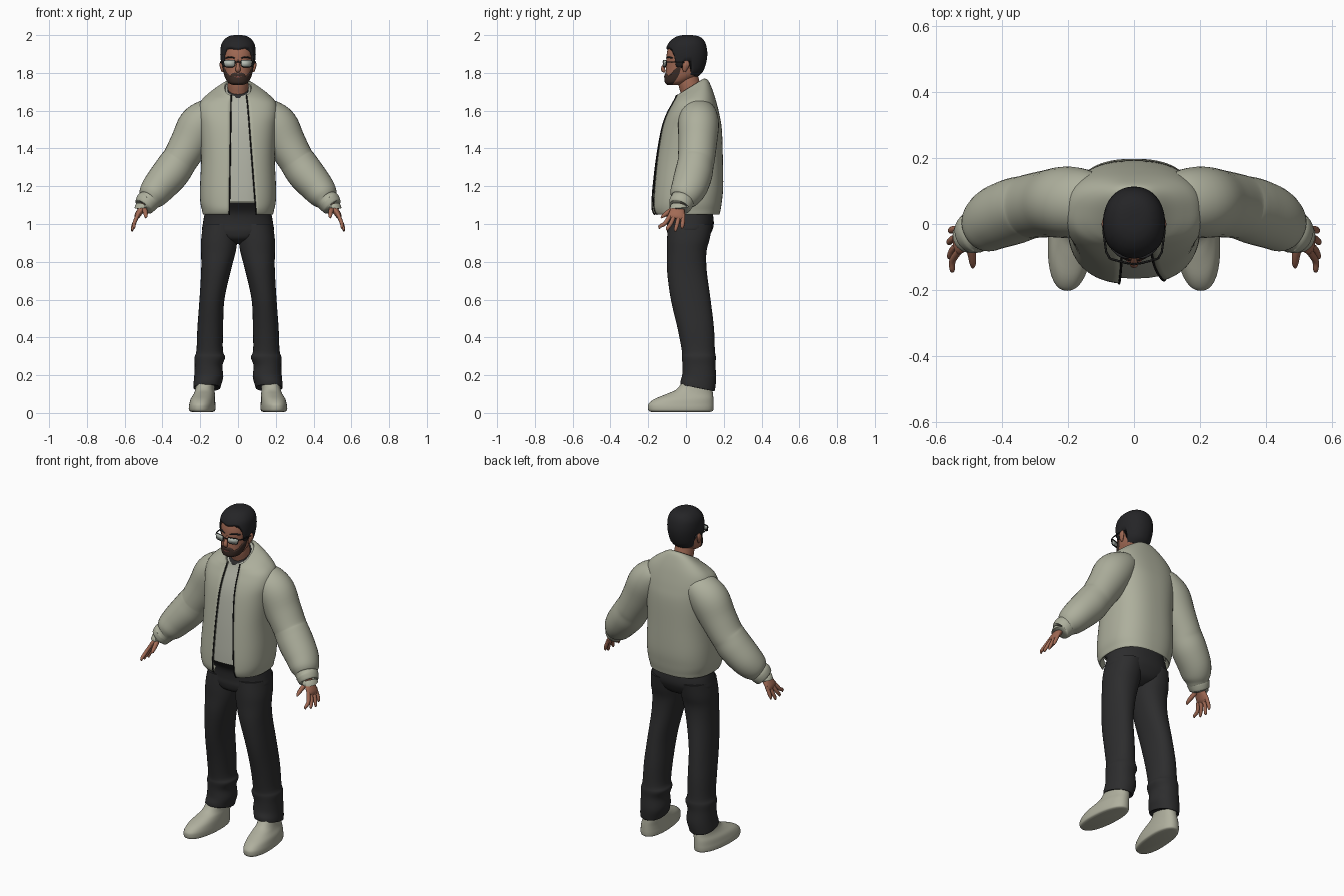
import bpy
import bmesh
from math import sin, cos, asin, pi, radians, copysign
from mathutils import Vector

cube = bpy.data.objects.get("Cube")
if cube:
    bpy.data.objects.remove(cube, do_unlink=True)


def material(name, r, g, b):
    m = bpy.data.materials.new(name)
    m.use_nodes = True
    m.diffuse_color = (r, g, b, 1)
    shader = next(n for n in m.node_tree.nodes if n.type == "BSDF_PRINCIPLED")
    shader.inputs["Base Color"].default_value = (r, g, b, 1)
    shader.inputs["Roughness"].default_value = 0.8
    return m


SAGE = material("sage_cloth", .42, .43, .335)
SHIRT = material("shirt_cloth", .43, .44, .37)
SHOE = material("shoe_leather", .43, .43, .34)
CHARCOAL = material("charcoal_cloth", .026, .026, .027)
HAIR = material("black_hair", .018, .018, .02)
BEARD = material("brown_beard", .045, .026, .02)
SKIN = material("skin", .36, .145, .09)
LIP = material("lips", .22, .07, .055)
BLACK = material("black_trim", .012, .012, .012)
LENS = material("pale_lens", .46, .5, .45)


def finish(name, bm, mat, thick=0):
    mesh = bpy.data.meshes.new(name)
    bm.to_mesh(mesh)
    bm.free()
    mesh.materials.append(mat)
    obj = bpy.data.objects.new(name, mesh)
    bpy.context.collection.objects.link(obj)
    bpy.ops.object.select_all(action="DESELECT")
    obj.select_set(True)
    bpy.context.view_layer.objects.active = obj
    bpy.ops.object.shade_smooth_by_angle(angle=radians(60))
    if thick:
        shell = obj.modifiers.new("thickness", "SOLIDIFY")
        shell.thickness = thick
        shell.offset = -1
    return obj


def skin(name, grid, mat, closed=True, caps=True, thick=0):
    """Cover rows of points with quads, optionally closing the ends."""
    bm = bmesh.new()
    rows = [[bm.verts.new(p) for p in row] for row in grid]
    n = len(rows[0])
    for low, high in zip(rows, rows[1:]):
        for j in range(n if closed else n - 1):
            k = (j + 1) % n
            bm.faces.new((low[j], low[k], high[k], high[j]))
    if caps:
        bm.faces.new(rows[0][::-1])
        bm.faces.new(rows[-1])
        bmesh.ops.recalc_face_normals(bm, faces=bm.faces[:])
    return finish(name, bm, mat, thick)


def spline(rings, steps):
    """Smoothly resample a list of equal-length tuples."""
    out = []
    for i in range(len(rings) - 1):
        quad = (rings[max(i - 1, 0)], rings[i], rings[i + 1], rings[min(i + 2, len(rings) - 1)])
        for s in range(steps):
            t = s / steps
            out.append([b + .5 * t * (c - a + t * (2 * a - 5 * b + 4 * c - d + t * (3 * (b - c) + d - a)))
                        for a, b, c, d in zip(*quad)])
    return out + [list(rings[-1])]


def oval(ring, a, n, off=0):
    """Point on a ring (z, centre x, half width, front y, back y, tilt); a = 0 faces front."""
    z, cx, rx, yf, yb, tilt = ring
    s, c = sin(a), cos(a)
    x = cx + (rx + off) * copysign(abs(s) ** (2 / n), s)
    y = (yf + yb) / 2 - ((yb - yf) / 2 + off) * copysign(abs(c) ** (2 / n), c)
    return Vector((x, y, z + tilt * y))


def loft(name, rings, mat, n=2.2, side=1, steps=4, segs=40):
    grid = []
    for ring in spline(rings, steps):
        row = [oval(ring, 2 * pi * j / segs, n) for j in range(segs)]
        grid.append([(side * p.x, p.y, p.z) for p in row])
    return skin(name, grid, mat)


def tube(name, rings, mat, side=1, ref=(0, 1, 0), steps=4, segs=16):
    """Tube along (x, y, z, radius, radius along ref)."""
    pts = spline(rings, steps) if steps else rings
    grid = []
    for i, p in enumerate(pts):
        t = (Vector(pts[min(i + 1, len(pts) - 1)][:3]) - Vector(pts[max(i - 1, 0)][:3])).normalized()
        v = Vector(ref)
        v = (v - t * v.dot(t)).normalized()
        u = v.cross(t)
        row = [Vector(p[:3]) + u * p[3] * cos(a) + v * p[4] * sin(a)
               for a in (2 * pi * j / segs for j in range(segs))]
        grid.append([(side * q.x, q.y, q.z) for q in row])
    return skin(name, grid, mat)


def wire(name, points, mat, r, side=1, ref=(0, 1, 0)):
    return tube(name, [(*p, r, r) for p in points], mat, side, ref, 0, 8)


def lookup(table, x):
    for (a, p), (b, q) in zip(table, table[1:]):
        if x <= b:
            return p + (q - p) * (x - a) / (b - a)
    return table[-1][1]


# Jacket body: an open shell whose front edges follow the zip line
TORSO = [(1.08, 0, .165, -.145, .155, 0), (1.05, 0, .183, -.165, .175, 0), (1.075, 0, .191, -.18, .183, 0),
         (1.12, 0, .2, -.181, .19, 0), (1.2, 0, .201, -.175, .197, 0), (1.35, 0, .195, -.157, .195, 0),
         (1.5, 0, .203, -.13, .19, 0), (1.58, 0, .212, -.103, .177, 0), (1.64, 0, .2, -.075, .158, .1),
         (1.675, 0, .155, -.062, .138, .3), (1.7, 0, .095, -.058, .115, .55), (1.712, 0, .07, -.056, .093, .62)]


def edge_angle(ring, x):
    return asin(min(abs(x) / ring[2], .95) ** 1.25)


grid = []
for ring in spline(TORSO, 5):
    t = (1.7 - ring[0]) / .6
    start = edge_angle(ring, .046 + .046 * t)
    end = 2 * pi - edge_angle(ring, .036 + .009 * t)
    grid.append([oval(ring, start + (end - start) * j / 60, 2.5) for j in range(61)])
skin("jacket_body", grid, SAGE, closed=False, caps=False, thick=.01)
for col, label in ((0, "left"), (-1, "right")):
    wire(label + "_zip_edge", [row[col] for row in grid[5:]], BLACK, .0035)

# Shirt and its dark neckband
loft("shirt", [(z, cx, rx - .014, yf + .016, yb - .016, t) for z, cx, rx, yf, yb, t in TORSO[3:-1]], SHIRT, 2.5)
loft("shirt_neckband", [(z, 0, r, -.03 - r / 4, .085, .62) for z, r in
                        ((1.665, .066), (1.68, .062), (1.703, .055))], CHARCOAL)

# Trousers
loft("trouser_seat", [(.895, 0, .04, -.03, .06, 0), (.92, 0, .12, -.085, .11, 0), (.96, 0, .185, -.1, .136, 0),
                      (1.0, 0, .186, -.1, .147, 0), (1.06, 0, .176, -.11, .142, 0),
                      (1.115, 0, .165, -.155, .135, 0)], CHARCOAL, 2.3)
LEG = [(.15, .165, .064, -.02, .14, -.2), (.145, .165, .071, -.028, .15, -.2), (.165, .162, .074, -.028, .155, -.2),
       (.2, .155, .077, -.02, .16, -.1), (.25, .156, .073, -.018, .156, 0), (.295, .149, .081, -.022, .158, 0),
       (.33, .15, .07, -.022, .153, 0), (.45, .147, .068, -.045, .148, 0), (.6, .138, .066, -.08, .13, 0),
       (.75, .117, .078, -.1, .11, 0), (.85, .104, .091, -.1, .108, 0), (.92, .099, .096, -.1, .125, 0),
       (1.0, .09, .094, -.095, .14, 0)]
SHOE_RINGS = [(.006, .187, .055, -.185, .13, 0), (.012, .188, .067, -.198, .143, 0), (.03, .188, .069, -.202, .146, 0),
              (.05, .187, .067, -.197, .146, 0), (.075, .185, .063, -.165, .145, 0), (.1, .18, .055, -.105, .143, 0),
              (.125, .178, .05, -.05, .14, 0), (.17, .175, .048, -.015, .135, 0)]

SLEEVE = [(.1, .06, 1.6, .06, .08), (.15, .065, 1.575, .092, .1), (.205, .066, 1.52, .112, .108),
          (.255, .062, 1.43, .104, .102), (.305, .055, 1.345, .095, .098), (.325, .05, 1.315, .097, .097),
          (.36, .04, 1.265, .098, .1), (.415, .02, 1.2, .09, .096), (.452, -.005, 1.152, .078, .084),
          (.47, -.018, 1.128, .062, .068), (.476, -.022, 1.122, .058, .062), (.482, -.024, 1.116, .061, .065),
          (.5, -.034, 1.09, .052, .056), (.498, -.033, 1.096, .035, .04)]
FINGERS = [("index", -.082, -.138, .55, .975), ("middle", -.06, -.098, .558, .965),
           ("ring", -.037, -.055, .56, .96), ("little", -.015, -.02, .555, .975)]

for s, label in ((1, "left_"), (-1, "right_")):
    loft(label + "trouser_leg", LEG, CHARCOAL, 2.2, s)
    shoe = loft(label + "shoe", SHOE_RINGS, SHOE, 2.3, s)
    for v in shoe.data.vertices:
        v.co.x -= s * .07 * v.co.y
    tube(label + "sleeve", SLEEVE, SAGE, s, segs=32)

    # Hand
    tube(label + "palm", [(.475, -.022, 1.13, .02, .026), (.497, -.035, 1.095, .019, .028),
                          (.518, -.045, 1.068, .018, .04), (.534, -.05, 1.042, .015, .044),
                          (.54, -.053, 1.028, .008, .036)], SKIN, s)
    for finger, y0, y1, x, z in FINGERS:
        mid = (y0 + y1) / 2
        tube(label + finger + "_finger", [(.53, y0, 1.05, .01, .011), (.549, mid, 1.005, .01, .011),
                                          (x, y1, z + .012, .008, .009), (x, y1, z, .003, .003)], SKIN, s)
    tube(label + "thumb", [(.502, -.045, 1.095, .014, .014), (.492, -.085, 1.068, .013, .014),
                           (.488, -.118, 1.045, .01, .01), (.488, -.132, 1.033, .004, .004)], SKIN, s)

# Head and neck
HEAD = [(1.737, 0, .03, -.098, -.03, 0), (1.748, 0, .048, -.106, .0, 0), (1.765, 0, .06, -.109, .035, 0),
        (1.79, 0, .07, -.108, .07, 0), (1.82, 0, .076, -.106, .088, 0), (1.86, 0, .082, -.104, .1, 0),
        (1.9, 0, .085, -.102, .104, 0), (1.94, 0, .081, -.092, .098, 0), (1.965, 0, .068, -.073, .086, 0),
        (1.982, 0, .048, -.048, .067, 0), (1.99, 0, .026, -.022, .042, 0), (1.992, 0, .006, 0, .016, 0)]
loft("head", HEAD, SKIN, 2.15)
tube("neck", [(0, .045, 1.64, .062, .062), (0, .03, 1.7, .055, .058), (0, .015, 1.75, .054, .056),
              (0, .01, 1.8, .05, .05)], SKIN, segs=32)
DENSE = spline(HEAD, 10)


def head_point(a, z, off):
    i = next((k for k, r in enumerate(DENSE) if r[0] >= z), len(DENSE) - 1)
    low, high = DENSE[max(i - 1, 0)], DENSE[i]
    t = (z - low[0]) / max(high[0] - low[0], .00001)
    return oval([p + (q - p) * min(t, 1) for p, q in zip(low, high)], a, 2.15, off)


def head_patch(name, mat, low, high, span, off, lift, cap):
    """Shell hugging the head between two height lines given by angle from the front."""
    grid, rows, cols = [], 24, 96
    for i in range(rows + 1):
        t = sin(pi / 2 * i / rows) if cap else i / rows
        puff = off * min(1, .25 + 6 * t, 9 if cap else .25 + 6 * (1 - t))
        row = []
        for j in range(cols if cap else cols + 1):
            deg = -span + 2 * span * j / cols
            z0, z1 = lookup(low, abs(deg)), lookup(high, abs(deg))
            p = head_point(radians(deg), z0 + (z1 - z0) * t, puff)
            row.append(p + Vector((0, 0, lift * t)))
        grid.append(row)
    skin(name, grid, mat, closed=cap, caps=cap)


head_patch("hair", HAIR, [(0, 1.922), (25, 1.93), (42, 1.925), (56, 1.89), (63, 1.835), (80, 1.83), (88, 1.862),
                          (106, 1.862), (114, 1.79), (180, 1.775)], [(0, 1.992), (180, 1.992)], 180, .009, .008, True)
head_patch("beard", BEARD, [(0, 1.737), (80, 1.739)],
           [(0, 1.797), (12, 1.802), (24, 1.797), (34, 1.782), (50, 1.795), (62, 1.82), (80, 1.845)],
           80, .005, 0, False)
head_patch("mouth", LIP, [(0, 1.774), (16, 1.779)], [(0, 1.784), (16, 1.781)], 16, .008, 0, False)
tube("nose", [(0, -.1, 1.865, .006, .006), (0, -.112, 1.845, .009, .009), (0, -.122, 1.822, .013, .011),
              (0, -.116, 1.811, .012, .01), (0, -.108, 1.808, .006, .006)], SKIN)

# Ears, brows and glasses
RIM = [(.016, 1.86), (.02, 1.866), (.068, 1.866), (.074, 1.86), (.07, 1.838), (.064, 1.833), (.026, 1.833),
       (.019, 1.839)]
for s, label in ((1, "left_"), (-1, "right_")):
    tube(label + "ear", [(.08, -.008, 1.805, .005, .006), (.084, -.006, 1.82, .008, .013),
                         (.089, 0, 1.842, .009, .018), (.088, .002, 1.858, .006, .014),
                         (.085, .002, 1.864, .003, .006)], SKIN, s)
    tube(label + "brow", [(.016, -.1, 1.878, .003, .006), (.042, -.094, 1.884, .004, .006),
                          (.066, -.072, 1.878, .003, .006)], HAIR, s)
    loop = [(x, -.12 + 3 * x * x, z) for x, z in RIM]
    wire(label + "rim", loop + loop[:2], BLACK, .0032, s)
    bm = bmesh.new()
    bm.faces.new([bm.verts.new((s * x, y, z)) for x, y, z in loop][::s])
    finish(label + "lens", bm, LENS, .003)
    wire(label + "temple", [(.073, -.104, 1.858), (.084, -.085, 1.858), (.093, -.02, 1.858), (.09, .008, 1.85)],
         BLACK, .0032, s, (0, 0, 1))
wire("glasses_bridge", [(-.017, -.119, 1.856), (0, -.122, 1.859), (.017, -.119, 1.856)], BLACK, .003)
